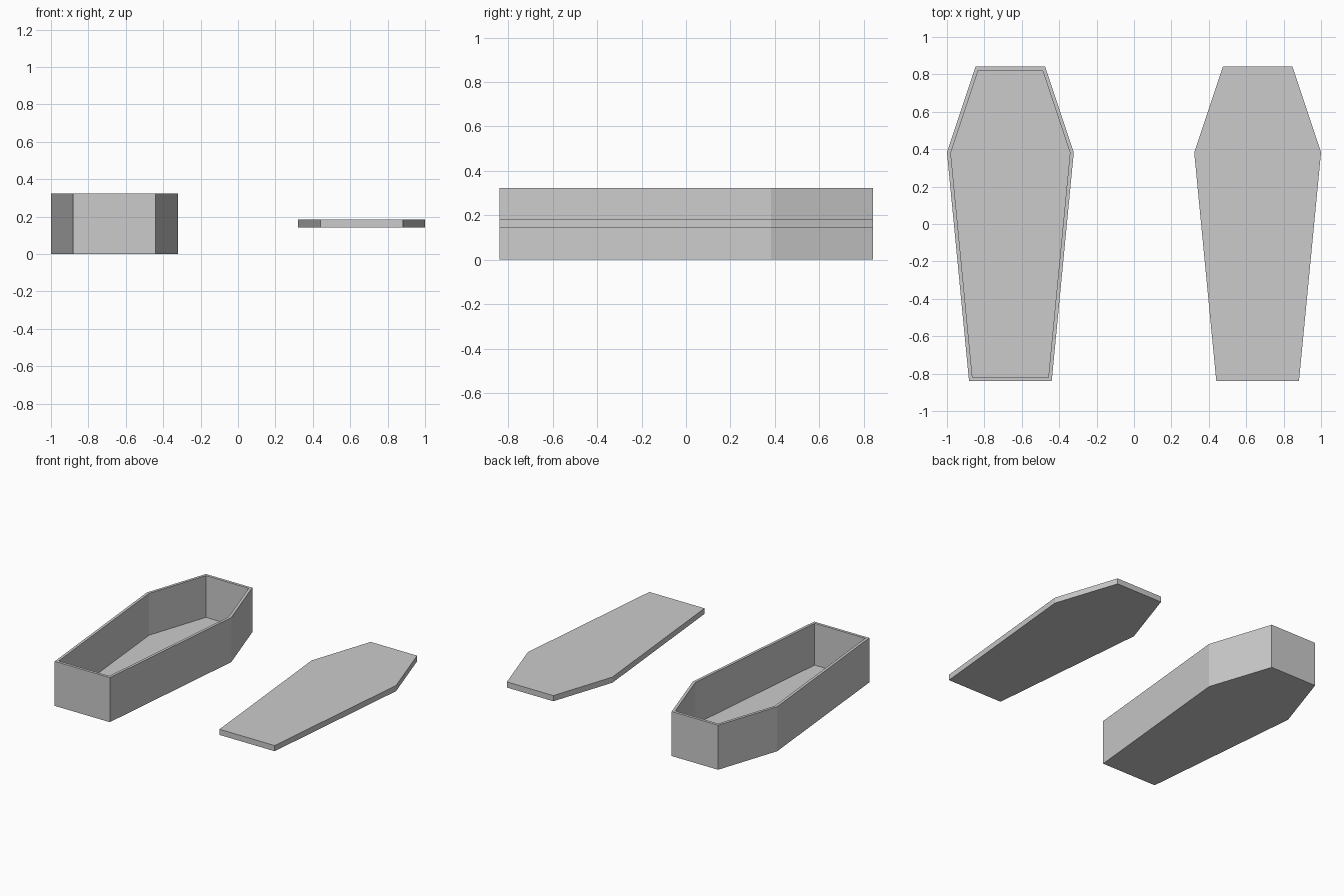
import bpy, bmesh

if "Cube" in bpy.data.objects:
    bpy.data.objects.remove(bpy.data.objects["Cube"])

# Half outline of the casket plan: (half width, y), foot to head
HALF = [(0.221, -0.84), (0.339, 0.383), (0.186, 0.842)]
OUTLINE = HALF + [(-x, y) for x, y in reversed(HALF)]


def prism(name, cx, z0, z1, wall=0.0, floor=0.0):
    """Extrude the outline; optionally hollow it from the top."""
    bm = bmesh.new()
    base = bm.faces.new([bm.verts.new((x, y, z0)) for x, y in OUTLINE])
    ext = bmesh.ops.extrude_face_region(bm, geom=[base], use_keep_orig=True)["geom"]
    bmesh.ops.translate(bm, vec=(0, 0, z1 - z0),
                        verts=[g for g in ext if isinstance(g, bmesh.types.BMVert)])
    bmesh.ops.recalc_face_normals(bm, faces=bm.faces)
    if wall:
        top = max(bm.faces, key=lambda f: f.calc_center_median().z)
        bmesh.ops.inset_region(bm, faces=[top], thickness=wall, use_even_offset=True)
        cavity = bmesh.ops.extrude_discrete_faces(bm, faces=[top])["faces"][0]
        for v in cavity.verts:
            v.co.z = z0 + floor
    mesh = bpy.data.meshes.new(name)
    bm.to_mesh(mesh)
    bm.free()
    obj = bpy.data.objects.new(name, mesh)
    obj.location.x = cx
    bpy.context.collection.objects.link(obj)
    return obj


# Open box with thin walls
prism("casket_box", -0.661, 0.0, 0.323, wall=0.02, floor=0.02)
# Flat lid floating beside it
prism("casket_lid", 0.661, 0.143, 0.184)
